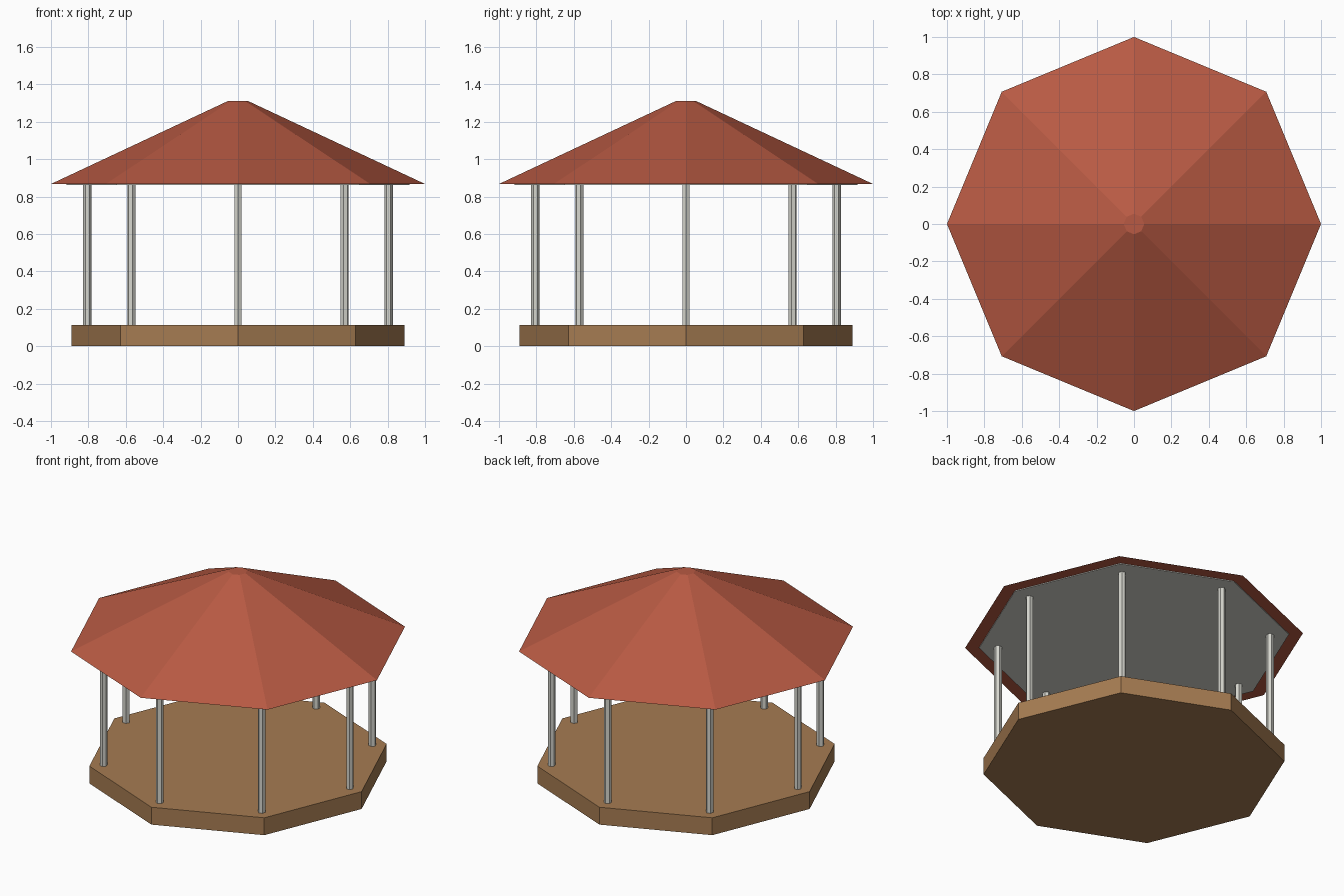
import bpy
import math

if "Cube" in bpy.data.objects:
    bpy.data.objects.remove(bpy.data.objects["Cube"])


def make_material(name, rgb):
    """Flat colour given as 0-255 sRGB, stored as linear."""
    def lin(c):
        c /= 255
        return c / 12.92 if c <= 0.04045 else ((c + 0.055) / 1.055) ** 2.4
    mat = bpy.data.materials.new(name)
    mat.diffuse_color = (*[lin(c) for c in rgb], 1.0)
    mat.use_nodes = True
    mat.node_tree.nodes["Principled BSDF"].inputs["Base Color"].default_value = mat.diffuse_color
    return mat


WOOD = make_material("brown wood", (166, 124, 82))
TILE = make_material("terracotta red", (184, 90, 67))
PAINT = make_material("off white paint", (214, 214, 206))


def prism(name, sides, r_bottom, r_top, z0, z1, mat, x=0.0, y=0.0, turn=0.0):
    """Flat-sided prism or frustum with its first corner at angle turn."""
    def ring(r, z):
        return [(r * math.cos(turn + math.tau * i / sides),
                 r * math.sin(turn + math.tau * i / sides), z) for i in range(sides)]
    verts = ring(r_bottom, z0) + ring(r_top, z1)
    faces = [(i, (i + 1) % sides, sides + (i + 1) % sides, sides + i)
             for i in range(sides)]
    faces += [tuple(reversed(range(sides))), tuple(range(sides, 2 * sides))]
    mesh = bpy.data.meshes.new(name)
    mesh.from_pydata(verts, [], faces)
    mesh.materials.append(mat)
    obj = bpy.data.objects.new(name, mesh)
    obj.location = (x, y, 0)
    bpy.context.collection.objects.link(obj)
    return obj


FLOOR_TOP, EAVES, PEAK = 0.113, 0.867, 1.31

# Octagonal floor platform
prism("floor_platform", 8, 0.89, 0.89, 0.0, FLOOR_TOP, WOOD)

# Roof with a small flat top
prism("roof", 8, 1.0, 0.055, EAVES, PEAK, TILE)

# Thin ceiling panel under the roof
prism("ceiling_panel", 8, 0.917, 0.917, EAVES - 0.005, EAVES + 0.002, PAINT)

# Six-sided posts, one inside each corner of the floor
for k in range(8):
    a = math.tau * k / 8
    prism(f"post_{k + 1}", 6, 0.0225, 0.0225, FLOOR_TOP - 0.003, EAVES - 0.003, PAINT,
          0.805 * math.cos(a), 0.805 * math.sin(a), a)
